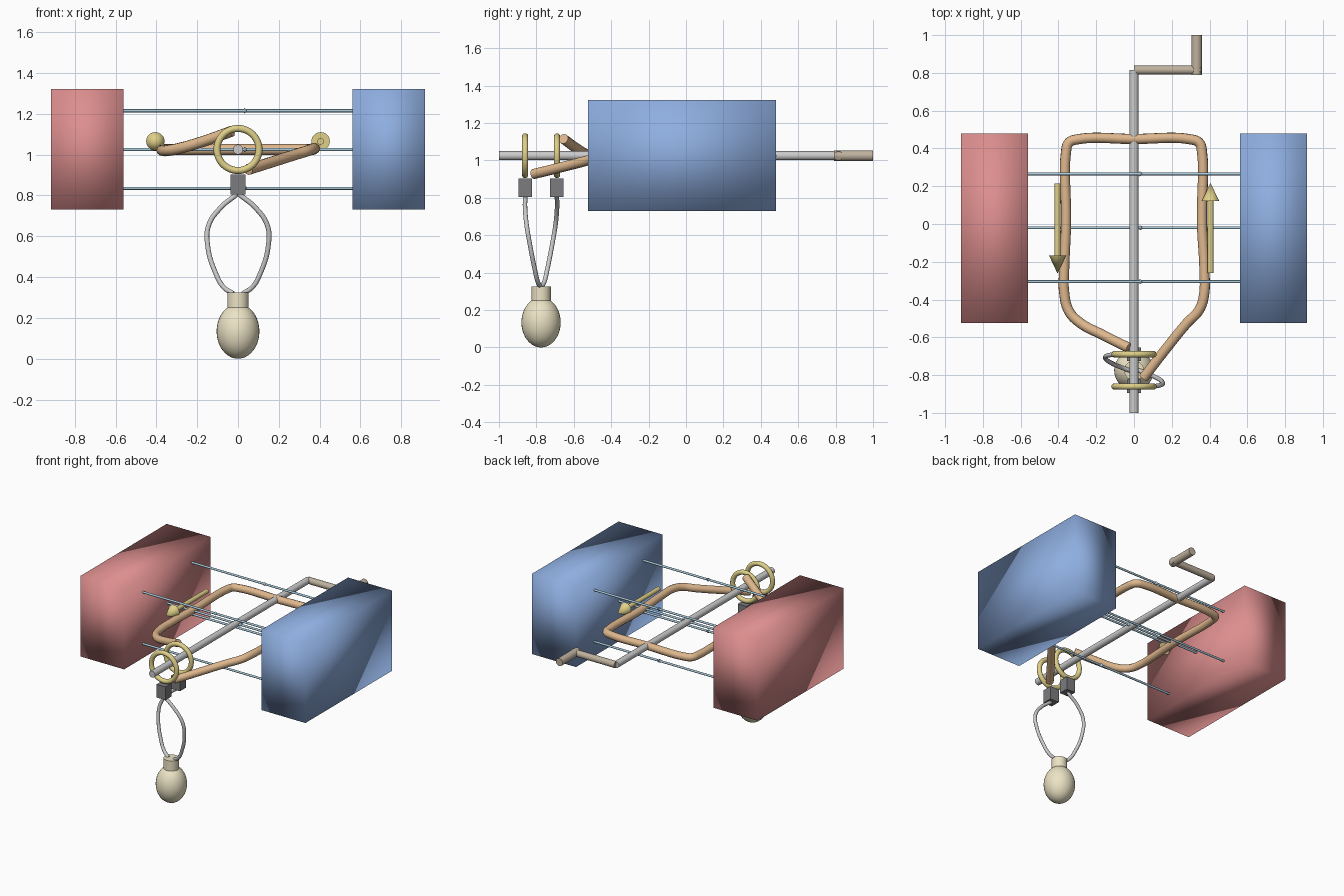
import bpy, math
from mathutils import Vector

if "Cube" in bpy.data.objects:
    bpy.data.objects.remove(bpy.data.objects["Cube"])

ZC = 1.025  # height of the rotation axis


def mat(name, rgb):
    m = bpy.data.materials.new(name)
    m.diffuse_color = (*rgb, 1)
    m.use_nodes = True
    m.node_tree.nodes["Principled BSDF"].inputs["Base Color"].default_value = m.diffuse_color
    return m


RED = mat("red", (0.72, 0.27, 0.27))
BLUE = mat("blue", (0.27, 0.42, 0.74))
COPPER = mat("copper", (0.74, 0.48, 0.27))
GOLD = mat("gold", (0.74, 0.63, 0.25))
CYAN = mat("field_blue", (0.4, 0.6, 0.72))
CREAM = mat("cream", (0.84, 0.77, 0.56))
TAN = mat("tan", (0.52, 0.44, 0.34))
DARK = mat("dark_grey", (0.2, 0.2, 0.21))
LIGHT = mat("light_grey", (0.72, 0.72, 0.7))


def finish(name, material=None, sharp=True):
    ob = bpy.context.object
    ob.name = name
    if material:
        ob.data.materials.append(material)
    if sharp:
        bpy.ops.object.shade_smooth_by_angle(angle=math.radians(40))
    else:
        bpy.ops.object.shade_smooth()
    return ob


def rod(name, a, b, r, material=None, r2=None, sides=32):
    a, b = Vector(a), Vector(b)
    bpy.ops.mesh.primitive_cone_add(
        vertices=sides, radius1=r, radius2=r if r2 is None else r2, depth=(b - a).length,
        location=(a + b) / 2, rotation=(b - a).to_track_quat('Z', 'Y').to_euler())
    return finish(name, material)


def box(name, lo, hi, material, sharp=True):
    lo, hi = Vector(lo), Vector(hi)
    bpy.ops.mesh.primitive_cube_add(size=1, location=(lo + hi) / 2)
    ob = bpy.context.object
    for v in ob.data.vertices:
        v.co = Vector(c * d for c, d in zip(v.co, hi - lo))
    return finish(name, material, sharp)


def tube(name, pts, r, material):
    cu = bpy.data.curves.new(name, 'CURVE')
    cu.dimensions = '3D'
    cu.bevel_depth = r
    cu.bevel_resolution = 4
    cu.use_fill_caps = True
    cu.resolution_u = 8
    sp = cu.splines.new('BEZIER')
    sp.bezier_points.add(len(pts) - 1)
    for p, co in zip(sp.bezier_points, pts):
        p.co = co
        p.handle_left_type = p.handle_right_type = 'AUTO'
    ob = bpy.data.objects.new(name, cu)
    bpy.context.collection.objects.link(ob)
    bpy.ops.object.select_all(action='DESELECT')
    ob.select_set(True)
    bpy.context.view_layer.objects.active = ob
    bpy.ops.object.convert(target='MESH')
    return finish(name, material)


# magnets (softly shaded blocks)
box("magnet_left", (-0.917, -0.525, 0.73), (-0.56, 0.48, 1.322), RED, False)
box("magnet_right", (0.56, -0.525, 0.73), (0.917, 0.48, 1.322), BLUE, False)

# axle and crank
rod("axle", (0, -1, ZC), (0, 0.815, ZC), 0.024)
rod("crank_arm", (0, 0.815, ZC), (0.355, 0.815, ZC), 0.024, TAN)
rod("crank_handle", (0.332, 0.79, ZC), (0.332, 1.0, ZC), 0.028, TAN)

# wire coil running from the rear ring round to the front ring
tube("coil", [
    (-0.03, -0.655, 1.115), (-0.17, -0.585, 1.065), (-0.29, -0.52, 1.03),
    (-0.345, -0.46, 1.02), (-0.37, -0.36, 1.02), (-0.37, -0.25, 1.022),
    (-0.36, 0, ZC), (-0.36, 0.38, ZC), (-0.345, 0.43, ZC), (-0.3, 0.448, ZC),
    (0, 0.45, ZC),
    (0.3, 0.448, ZC), (0.345, 0.43, ZC), (0.36, 0.38, ZC), (0.36, 0, ZC),
    (0.373, -0.25, 1.028), (0.37, -0.38, 1.03), (0.345, -0.455, 1.02),
    (0.28, -0.525, 1.0), (0.17, -0.66, 0.965), (0.05, -0.815, 0.927)], 0.027, COPPER)

# slip rings, brushes and lead wires
for label, y, side in (("rear", -0.69, -1), ("front", -0.86, 1)):
    bpy.ops.mesh.primitive_torus_add(
        major_radius=0.103, minor_radius=0.017, major_segments=48, minor_segments=14,
        location=(0, y, ZC), rotation=(math.pi / 2, 0, 0))
    finish(label + "_slip_ring", GOLD)
    box(label + "_brush", (-0.036, y - 0.036, 0.805), (0.036, y + 0.036, 0.902), DARK)
    dy = y + 0.775
    tube(label + "_wire", [
        (0, y, 0.81), (side * 0.09, y, 0.735), (side * 0.145, -0.775 + dy * 0.9, 0.65),
        (side * 0.148, -0.775 + dy * 0.7, 0.55), (side * 0.11, -0.775 + dy * 0.4, 0.42),
        (side * 0.07, -0.775 + dy * 0.2, 0.35), (side * 0.025, -0.775, 0.32)],
        0.012, LIGHT)

# light bulb
bpy.ops.mesh.primitive_uv_sphere_add(segments=32, ring_count=20, radius=1,
                                     location=(0, -0.775, 0.134))
bpy.context.object.scale = (0.105, 0.105, 0.134)
finish("bulb", CREAM)
rod("bulb_base", (0, -0.775, 0.22), (0, -0.775, 0.325), 0.052, CREAM)

# magnetic field lines with small arrow heads
for y, z in ((-0.305, 0.835), (-0.305, 1.215), (0.265, 0.835), (0.265, 1.215), (-0.02, ZC)):
    rod("field_line", (-0.565, y, z), (0.565, y, z), 0.0075, CYAN, sides=12)
    rod("field_arrow", (0.03, y, z), (0.06, y, z), 0.013, CYAN, 0, sides=12)

# motion arrows beside the coil
for s in (-1, 1):
    x, z, yc = s * 0.405, 1.065, -0.022
    rod("motion_shaft", (x, yc - s * 0.237, z), (x, yc + s * 0.15, z), 0.016, GOLD)
    rod("motion_head", (x, yc + s * 0.145, z), (x, yc + s * 0.24, z), 0.045, GOLD, 0)
